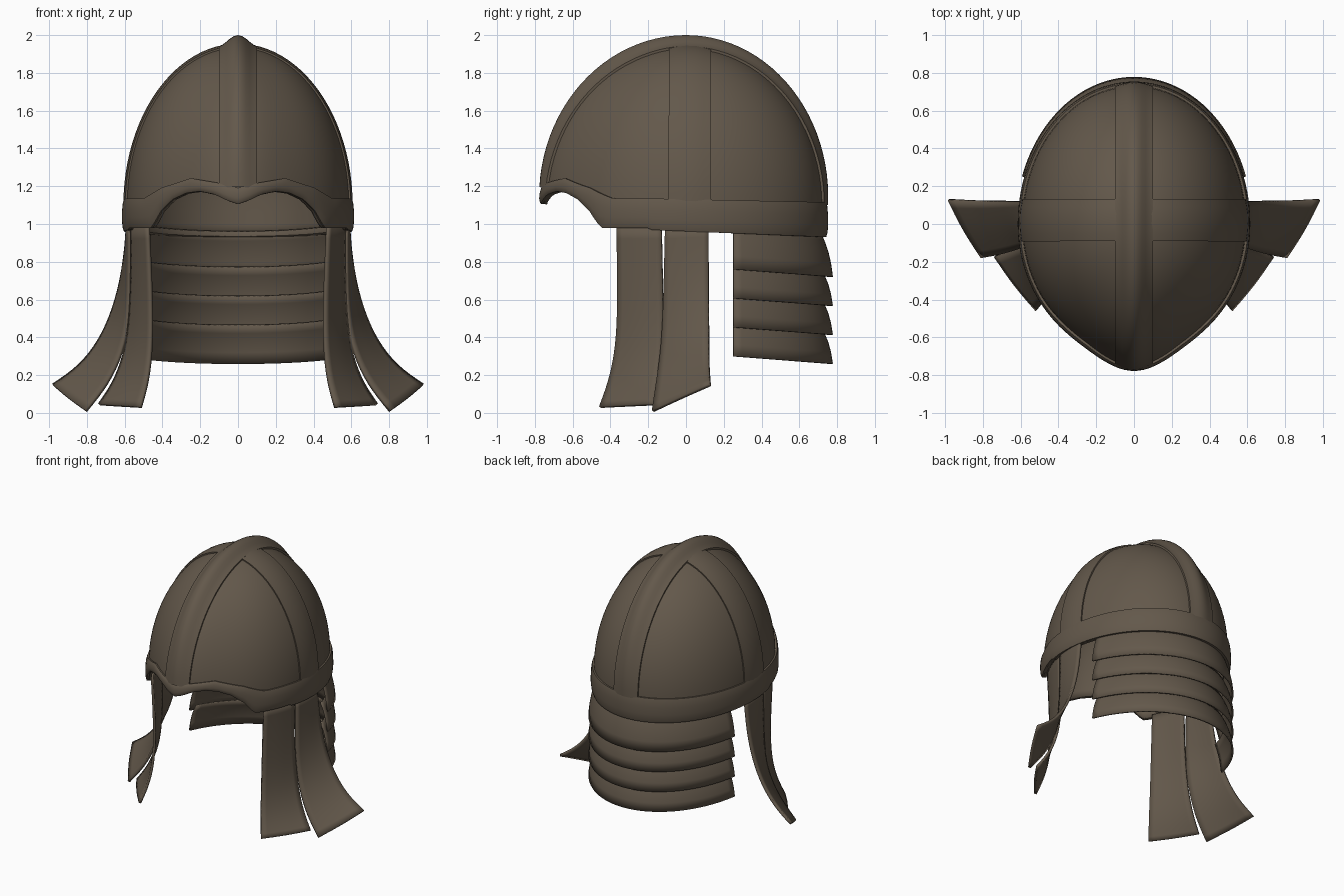
import bpy, bmesh, math
from mathutils import Vector

if "Cube" in bpy.data.objects:
    bpy.data.objects.remove(bpy.data.objects["Cube"])

A, B, Z0, H = 0.592, 0.73, 1.1, 0.84     # dome half width, rear depth, equator, height

mat = bpy.data.materials.new("dark bronze brown")
mat.diffuse_color = (0.125, 0.098, 0.070, 1)
mat.use_nodes = True
mat.node_tree.nodes["Principled BSDF"].inputs["Base Color"].default_value = mat.diffuse_color


def lerp_table(t, x):
    for (x0, y0), (x1, y1) in zip(t, t[1:]):
        if x <= x1:
            return y0 + (y1 - y0) * max(0, (x - x0) / (x1 - x0))
    return t[-1][1]


def front_depth(x):
    # pointed front half of the plan outline
    c = math.sqrt(max(0, 1 - (x / A) ** 2))
    return 0.68 * c + 0.075 * c ** 12


def rear_depth(x):
    return B * math.sqrt(max(0, 1 - (x / A) ** 2))


def gauge(x, y):
    # how far out (0 apex, 1 equator) a plan point lies on the dome
    if y >= 0:
        return math.hypot(x / A, y / B)
    lo, hi = abs(x) / A + 1e-6, 3.0
    for _ in range(40):
        k = (lo + hi) / 2
        if k * front_depth(x / k) < -y:
            lo = k
        else:
            hi = k
    return hi


def half_width(y):
    lo, hi = 0.0, A
    for _ in range(40):
        m = (lo + hi) / 2
        if gauge(m, y) < 1:
            lo = m
        else:
            hi = m
    return lo


def push(x, y, z, off):
    # move a dome point outward
    d = Vector((x, y, max(z - Z0, 0)))
    r = d.length
    if r < 1e-6:
        return (x, y, z)
    d *= off / r
    return (x + d.x, y + d.y, z + d.z)


def on_dome(x, y, off):
    return push(x, y, Z0 + H * math.sqrt(max(0, 1 - min(1, gauge(x, y)) ** 2)), off)


def outline(i, n, z, off):
    a = 2 * math.pi * i / n
    s, c = math.sin(a), math.cos(a)
    x = A * s
    y = -front_depth(x) if c > 0 else rear_depth(x)
    k = 1 if z < Z0 else math.sqrt(max(0, 1 - ((z - Z0) / H) ** 2))
    return push(x * k, y * k, z, off)


def grid(name, rows, wrap=False, thick=0, offset=-1, subsurf=0, mirror=False):
    bm = bmesh.new()
    vs = [[bm.verts.new(p) for p in r] for r in rows]
    n = len(rows[0])
    for r0, r1 in zip(vs, vs[1:]):
        for j in range(n if wrap else n - 1):
            k = (j + 1) % n
            bm.faces.new((r0[j], r0[k], r1[k], r1[j]))
    bmesh.ops.remove_doubles(bm, verts=bm.verts, dist=1e-5)
    bmesh.ops.recalc_face_normals(bm, faces=bm.faces)
    me = bpy.data.meshes.new(name)
    bm.to_mesh(me)
    bm.free()
    me.materials.append(mat)
    ob = bpy.data.objects.new(name, me)
    bpy.context.collection.objects.link(ob)
    bpy.ops.object.select_all(action='DESELECT')
    bpy.context.view_layer.objects.active = ob
    ob.select_set(True)
    bpy.ops.object.shade_smooth_by_angle(angle=math.radians(40))
    if mirror:
        ob.modifiers.new("mirror", 'MIRROR')
    if subsurf:
        m = ob.modifiers.new("smooth", 'SUBSURF')
        m.levels = m.render_levels = subsurf
        m.boundary_smooth = 'PRESERVE_CORNERS'
    if thick:
        m = ob.modifiers.new("thickness", 'SOLIDIFY')
        m.thickness, m.offset = thick, offset
    return ob


# brow arch heights by distance from the centre line
LOW = [(0, 1.105), (.06, 1.125), (.12, 1.155), (.2, 1.172), (.27, 1.163),
       (.34, 1.13), (.4, 1.07), (.45, .98)]
UP = [(0, 1.19), (.1, 1.215), (.25, 1.24), (.4, 1.19), (.49, 1.135)]
N = 144


def rim_z(i):
    x, y, _ = outline(i, N, Z0, 0)
    if y < -0.2:
        base = .98 if abs(x) > .45 else lerp_table(LOW, abs(x))
        return base, lerp_table(UP, abs(x))
    t = (y + 0.45) / 1.2
    return .98 - .05 * t, 1.14 - .025 * t


# dome shell
rows = []
for j in range(25):
    s = math.sin(math.pi / 2 * j / 24)
    row = []
    for i in range(N):
        lo = rim_z(i)[0]
        z = lo + (Z0 + H - lo) * s if j < 24 else Z0 + H
        row.append(outline(i, N, z, 0))
    rows.append(row)
grid("dome_shell", rows, wrap=True, thick=0.02)

# rounded rim band with brow arches
section = [(0, -.02), (0, .012), (.12, .019), (.35, .023), (.65, .022), (.88, .018), (1, .012), (1, -.004)]
rows = []
for t, off in section:
    row = []
    for i in range(N):
        lo, up = rim_z(i)
        row.append(outline(i, N, lo + (up - lo) * t, off))
    rows.append(row)
grid("rim_band", rows, wrap=True)

# keel band from front to back, rising to a crest
cols = [(-.1, 0)] + [(-.1 + .02 * i, 1) for i in range(11)] + [(.1, 0)]
rows = []
M = 48
for j in range(M + 1):
    phi = 0.11 + (math.pi - 0.11) * j / M
    crest = .022 + .038 * math.sin(phi)
    row = []
    for x, up in cols:
        c = math.cos(phi)
        y = -front_depth(x) * c if c > 0 else -rear_depth(x) * c
        off = .013 + (crest - .013) * (1 + math.cos(math.pi * x / .1)) / 2
        row.append(on_dome(x, y, off if up else -.006))
    rows.append(row)
grid("keel_band", rows)

# cross band from side to side
cols = [(-.09, -.006), (-.09, .010), (-.05, .013), (0, .015), (.05, .015), (.09, .013), (.13, .010), (.13, -.006)]
widths = [half_width(y) for y, _ in cols]
rows = [[on_dome(-w * math.cos(math.pi * j / M), y, off) for (y, off), w in zip(cols, widths)]
        for j in range(M + 1)]
grid("cross_band", rows)

# overlapping neck plates
for p in range(4):
    zb = .72 - .1535 * p
    height = .24 if p == 0 else .205
    rows = []
    for t, d in [(0, .705), (.2, .727), (.45, .748), (.7, .762), (1, .772)]:
        w = d * .62 / .772
        a0 = math.asin(.25 / d)
        row = []
        for i in range(41):
            a = a0 + (math.pi - 2 * a0) * i / 40
            x, y = w * math.cos(a), d * math.sin(a)
            row.append((x, y, zb + height * (1 - t) + .04 * (d - y) / (d - .25)))
        rows.append(row)
    grid("neck_plate_%d" % (p + 1), rows, thick=0.012, offset=0)

# flared side straps: front edge and back edge of each
STRAPS = {
    "front_side_strap": (
        [(.475, -.365, .99), (.462, -.36, .72), (.455, -.36, .48), (.46, -.375, .3), (.48, -.41, .15), (.515, -.455, .03)],
        [(.562, -.13, .99), (.56, -.125, .72), (.57, -.12, .48), (.6, -.125, .3), (.66, -.145, .15), (.735, -.17, .045)]),
    "rear_side_strap": (
        [(.572, -.11, .99), (.57, -.115, .72), (.575, -.12, .5), (.61, -.13, .32), (.69, -.155, .15), (.805, -.175, .01)],
        [(.582, .12, .99), (.605, .12, .75), (.655, .12, .55), (.73, .12, .38), (.84, .12, .24), (.98, .128, .148)]),
}
for name, (e1, e2) in STRAPS.items():
    rows = []
    for p, q in zip(e1, e2):
        p, q = Vector(p), Vector(q)
        out = Vector((q.y - p.y, p.x - q.x, 0)).normalized() * 0.012
        rows.append([p, (p + q) / 2 + out, q])
    grid(name, rows, thick=0.018, offset=0, subsurf=2, mirror=True)
